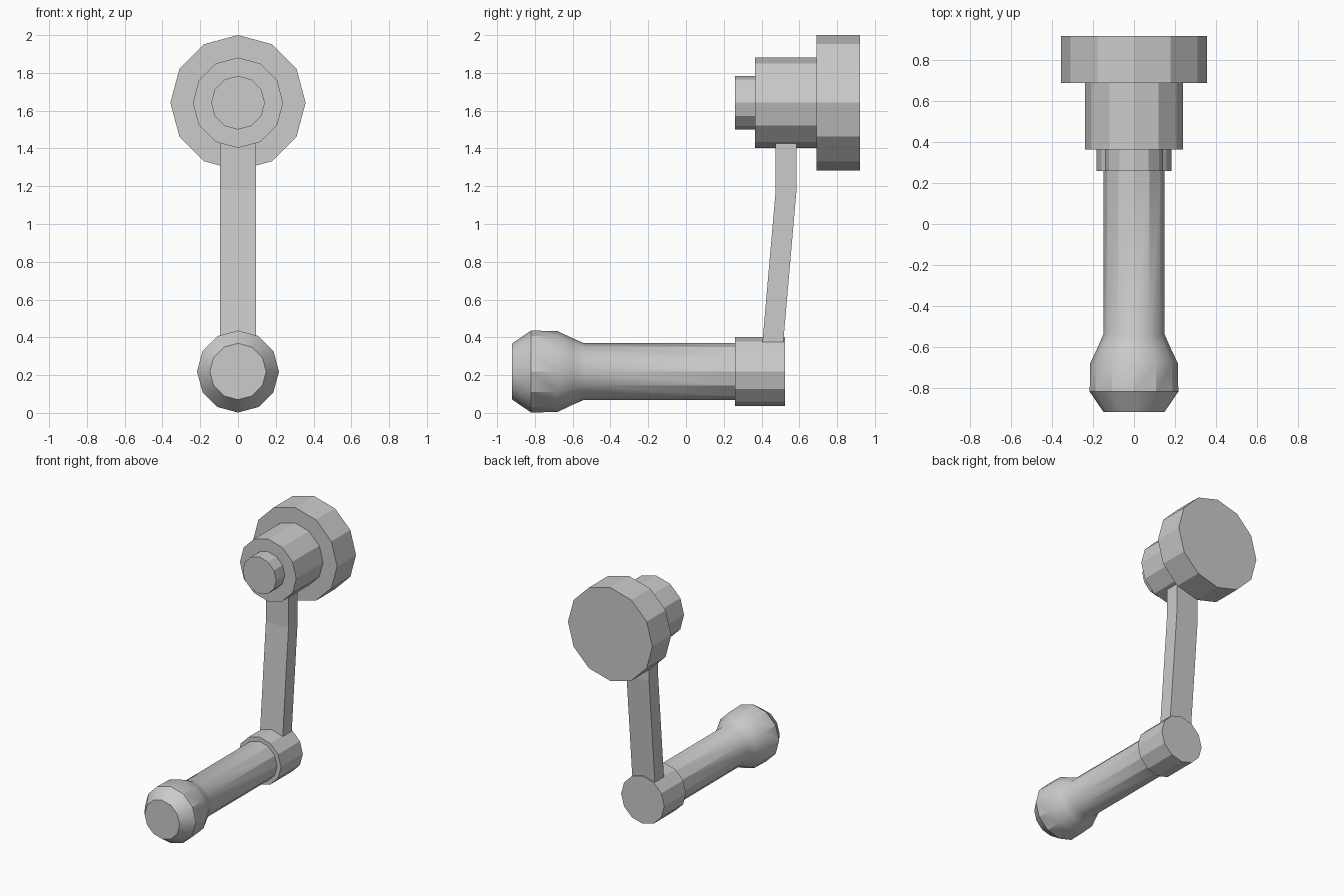
import bpy, bmesh, math

if "Cube" in bpy.data.objects:
    bpy.data.objects.remove(bpy.data.objects["Cube"])

SIDES = 12


def make_object(name, bm):
    bmesh.ops.recalc_face_normals(bm, faces=bm.faces)
    mesh = bpy.data.meshes.new(name)
    bm.to_mesh(mesh)
    bm.free()
    obj = bpy.data.objects.new(name, mesh)
    bpy.context.collection.objects.link(obj)
    return obj


def lathe_y(name, z, profile):
    """Capped 12-sided turning along y; profile is a list of (y, radius)."""
    bm = bmesh.new()
    rings = []
    for y, r in profile:
        angles = [2 * math.pi * i / SIDES for i in range(SIDES)]
        rings.append([bm.verts.new((r * math.sin(a), y, z + r * math.cos(a))) for a in angles])
    for a, b in zip(rings, rings[1:]):
        for i in range(SIDES):
            j = (i + 1) % SIDES
            bm.faces.new((a[i], a[j], b[j], b[i]))
    bm.faces.new(rings[0])
    bm.faces.new(rings[-1])
    return make_object(name, bm)


# Upper hub: mounting disc, collar and front pin
AXLE_Z, GRIP_Z = 1.642, 0.219
lathe_y("mounting_disc", AXLE_Z, [(0.69, 0.358), (0.92, 0.358)])
lathe_y("hub_collar", AXLE_Z, [(0.365, 0.239), (0.69, 0.239)])
lathe_y("hub_pin", AXLE_Z, [(0.26, 0.142), (0.365, 0.142)])

# Handle socket at the foot of the arm
lathe_y("grip_socket", GRIP_Z, [(0.26, 0.183), (0.525, 0.183)])

# Handle with a rounded knob at the front
grip = lathe_y("grip_handle", GRIP_Z, [
    (-0.92, 0.149), (-0.82, 0.217), (-0.68, 0.214), (-0.6, 0.176), (-0.54, 0.15), (0.26, 0.15)])
bpy.context.view_layer.objects.active = grip
grip.select_set(True)
bpy.ops.object.shade_smooth_by_angle(angle=math.radians(29))

# Bent flat crank arm: side outline in (y, z), extruded across x
outline = [(0.405, 0.375), (0.475, 1.18), (0.475, 1.425),
           (0.585, 1.425), (0.585, 1.18), (0.515, 0.375)]
bm = bmesh.new()
left = [bm.verts.new((-0.096, y, z)) for y, z in outline]
right = [bm.verts.new((0.096, y, z)) for y, z in outline]
for i in range(len(outline)):
    j = (i + 1) % len(outline)
    bm.faces.new((left[i], left[j], right[j], right[i]))
for side in (left, right):
    bm.faces.new((side[0], side[1], side[4], side[5]))
    bm.faces.new(side[1:5])
make_object("crank_arm", bm)
